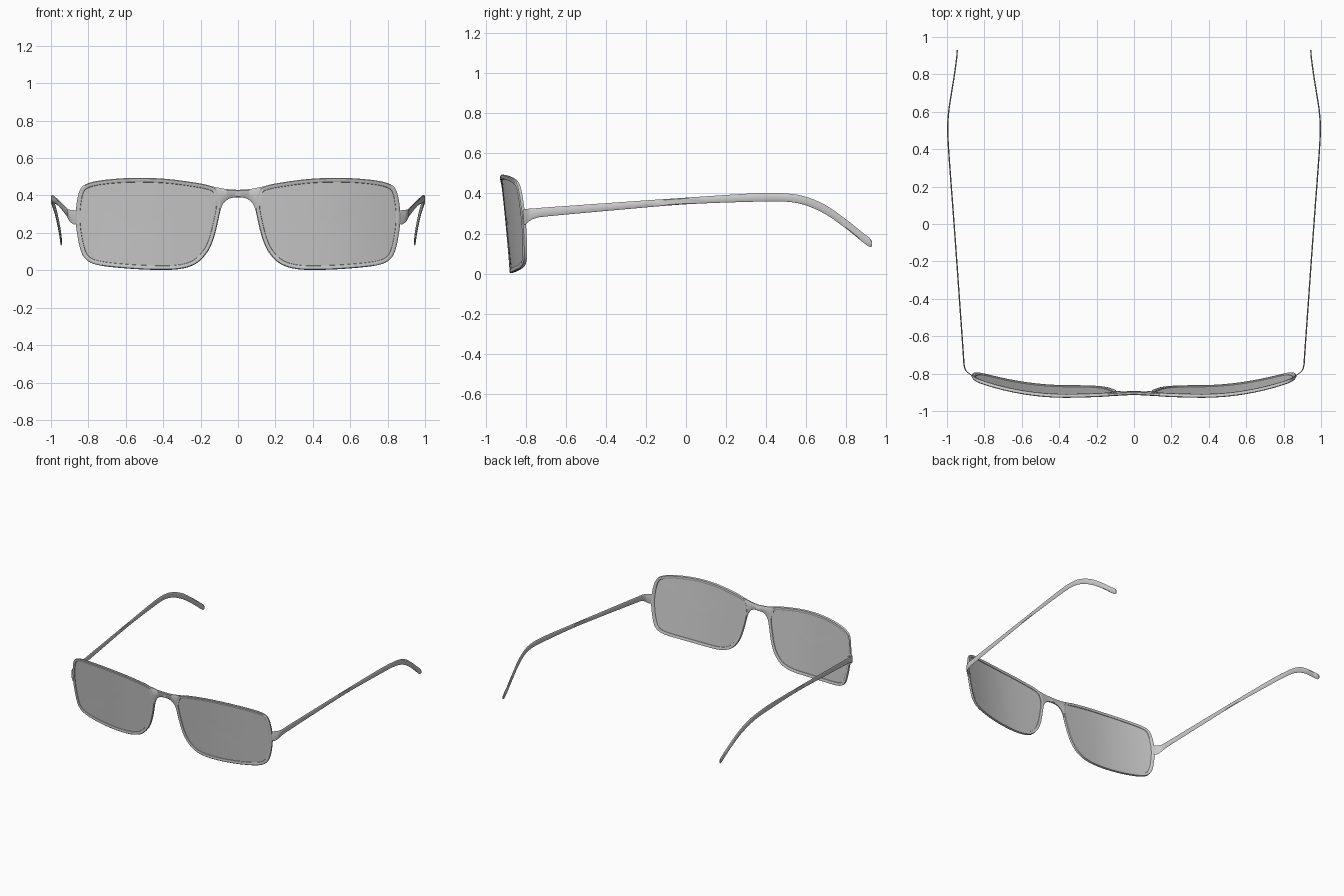
import bpy
import bmesh
import math
from mathutils import Vector

cube = bpy.data.objects.get("Cube")
if cube:
    bpy.data.objects.remove(cube, do_unlink=True)


def material(name, value):
    mat = bpy.data.materials.new(name)
    mat.use_nodes = True
    color = (value, value, value, 1)
    mat.diffuse_color = color
    mat.node_tree.nodes["Principled BSDF"].inputs["Base Color"].default_value = color
    return mat


frame_grey = material("frame grey", 0.6)
lens_grey = material("lens grey", 0.6)


def smooth_path(points, closed, steps=4):
    """Catmull-Rom curve through the points."""
    pts = [Vector(p) for p in points]
    n = len(pts)
    pick = (lambda i: pts[i % n]) if closed else (lambda i: pts[max(0, min(n - 1, i))])
    out = []
    for i in range(n if closed else n - 1):
        a, b, c, d = (pick(i + k) for k in (-1, 0, 1, 2))
        for s in range(steps):
            t = s / steps
            out.append(0.5 * (2 * b + (c - a) * t + (2 * a - 5 * b + 4 * c - d) * t * t
                              + (3 * b - a - 3 * c + d) * t ** 3))
    if not closed:
        out.append(pts[-1])
    return out


def front_y(x, z):
    """Front surface of the wrapped, tilted eyewear."""
    bend = 0.33 if abs(x) > 0.35 else 0.08
    return -0.93 + 0.05 * (0.49 - z) / 0.49 + bend * (abs(x) - 0.35) ** 2


def on_front(p, depth):
    return Vector((p.x, front_y(p.x, p.y) + depth, p.y))


def build(name, loops, mat, ring_closed, caps=False, wrap=False):
    """Skin a list of equal loops; mirror gives the other side."""
    bm = bmesh.new()
    rows = [[bm.verts.new(p) for p in loop] for loop in loops]
    n = len(rows[0])
    pairs = list(zip(rows, rows[1:])) + ([(rows[-1], rows[0])] if wrap else [])
    for a, b in pairs:
        for i in range(n if ring_closed else n - 1):
            j = (i + 1) % n
            bm.faces.new((a[i], a[j], b[j], b[i]))
    if caps:
        bm.faces.new(rows[0])
        bm.faces.new(rows[-1])
    bmesh.ops.recalc_face_normals(bm, faces=bm.faces)
    mesh = bpy.data.meshes.new(name)
    bm.to_mesh(mesh)
    bm.free()
    mesh.materials.append(mat)
    obj = bpy.data.objects.new(name, mesh)
    bpy.context.collection.objects.link(obj)
    mirror = obj.modifiers.new("Mirror", "MIRROR")
    mirror.use_clip = True
    bpy.ops.object.select_all(action="DESELECT")
    obj.select_set(True)
    bpy.context.view_layer.objects.active = obj
    bpy.ops.object.shade_smooth_by_angle(angle=math.radians(40))
    return obj


# Outer outline of one rim (x, z)
outline = smooth_path([
    (0.10, 0.40), (0.135, 0.447), (0.25, 0.472), (0.40, 0.49), (0.56, 0.494),
    (0.70, 0.485), (0.80, 0.466), (0.845, 0.43), (0.865, 0.34), (0.866, 0.24),
    (0.845, 0.12), (0.815, 0.06), (0.75, 0.028), (0.60, 0.01), (0.43, 0.002),
    (0.31, 0.007), (0.225, 0.035), (0.165, 0.095), (0.13, 0.17), (0.105, 0.27),
    (0.093, 0.34)], True)


def inset(path, amount):
    n = len(path)
    out = []
    for i, p in enumerate(path):
        t = (path[(i + 1) % n] - path[i - 1]).normalized()
        out.append(p + Vector((t.y, -t.x)) * amount)
    return out


# Rim: rounded section swept round the outline
section = [(0.0, 0.004), (0.004, 0.0), (0.013, 0.0), (0.022, 0.003),
           (0.024, 0.009), (0.022, 0.016), (0.012, 0.020), (0.003, 0.019)]
rim_loops = [[on_front(p, depth) for p in inset(outline, w)] for w, depth in section]
build("rims", rim_loops, frame_grey, True, wrap=True)

# Lens: thin curved plate inside the rim
edge = inset(outline, 0.021)
centre = Vector((0.48, 0.255))
scales = (0.01, 0.2, 0.4, 0.6, 0.8, 1.0)
front = [[on_front(centre + (p - centre) * s, 0.007) for p in edge] for s in scales]
back = [[on_front(centre + (p - centre) * s, 0.012) for p in edge] for s in scales]
build("lenses", front + back[::-1], lens_grey, True, caps=True)

# Bridge: arched strip given by its top and bottom edges
top = smooth_path([(0, 0.43), (0.06, 0.434), (0.105, 0.442), (0.14, 0.449)], False)
low = smooth_path([(0, 0.39), (0.045, 0.384), (0.08, 0.355), (0.1, 0.30)], False)
bridge_loops = []
for a, b in zip(top, low):
    ring = []
    for t, d in ((0, 0.005), (0.12, 0.0), (0.88, 0.0), (1, 0.005),
                 (1, 0.014), (0.88, 0.018), (0.12, 0.018), (0, 0.014)):
        ring.append(on_front(a.lerp(b, t), d))
    bridge_loops.append(ring)
bridge = build("bridge", bridge_loops, frame_grey, True)

# Temples: thin flat arms (x, y, top z, bottom z), hinge to ear hook
stations = [
    (0.860, -0.815, 0.318, 0.248), (0.880, -0.800, 0.322, 0.246),
    (0.900, -0.782, 0.324, 0.262), (0.909, -0.750, 0.326, 0.277),
    (0.913, -0.690, 0.331, 0.286), (0.937, -0.35, 0.355, 0.317),
    (0.962, 0.0, 0.379, 0.346), (0.988, 0.35, 0.401, 0.359),
    (0.996, 0.50, 0.400, 0.359), (0.991, 0.60, 0.383, 0.340),
    (0.976, 0.70, 0.340, 0.294), (0.960, 0.80, 0.270, 0.224),
    (0.949, 0.88, 0.206, 0.159), (0.946, 0.915, 0.179, 0.134),
    (0.945, 0.93, 0.160, 0.137)]
path = smooth_path(stations, False)
arm_loops = []
for x, y, hi, lo in path:
    half = 0.0035
    r = (hi - lo) * 0.12
    arm_loops.append([Vector(c) for c in (
        (x, y, hi), (x + half, y, hi - r), (x + half, y, lo + r),
        (x, y, lo), (x - half, y, lo + r), (x - half, y, hi - r))])
build("temples", arm_loops, frame_grey, True, caps=True)
